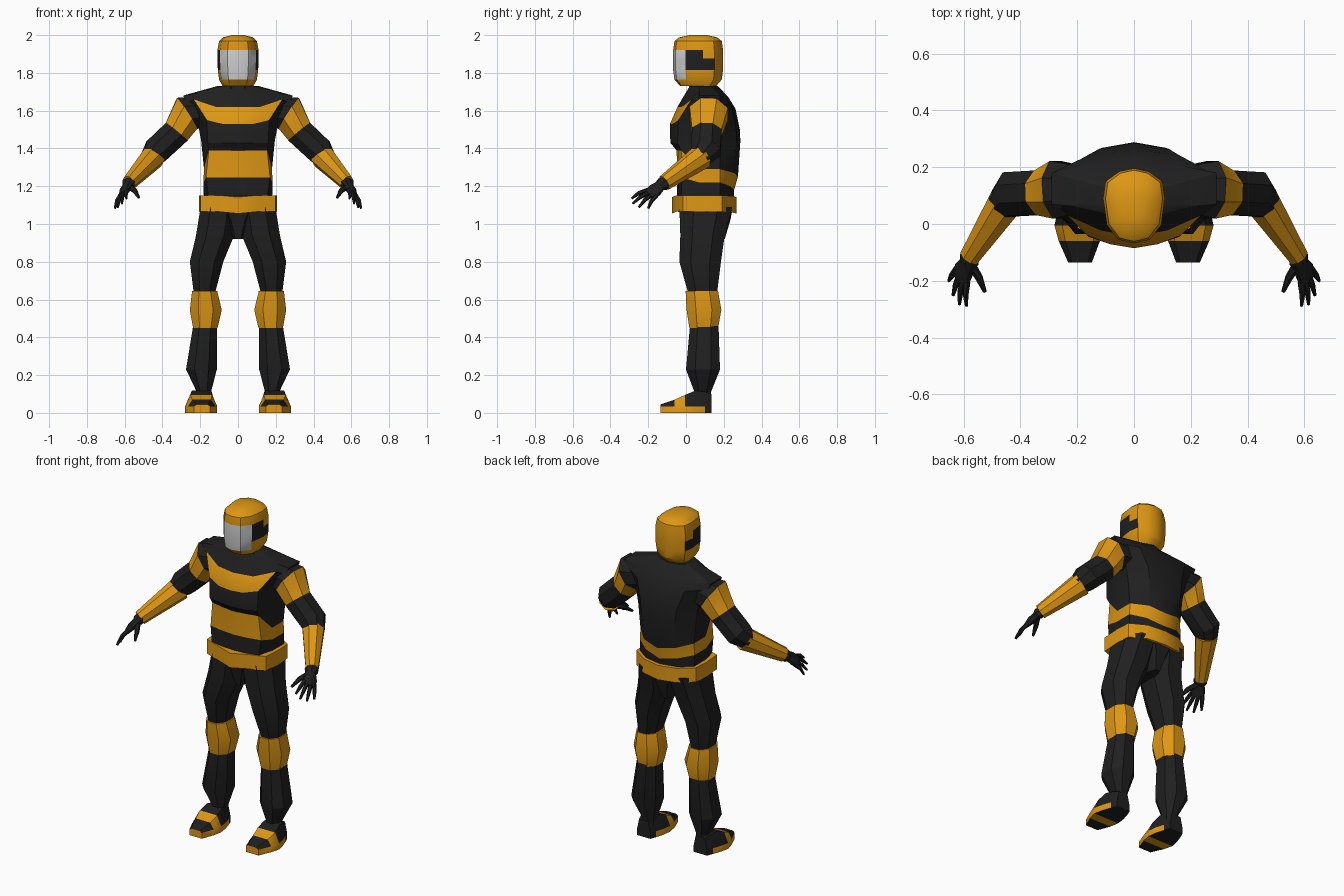
import bpy, bmesh, math
from mathutils import Vector

BLACK, YELLOW, GREY = 0, 1, 2
MATS = []
for name, col in (("suit black", (0.014, 0.014, 0.014)),
                  ("armour yellow", (0.73, 0.31, 0.007)),
                  ("visor grey", (0.62, 0.62, 0.62))):
    m = bpy.data.materials.new(name)
    m.diffuse_color = (*col, 1)
    MATS.append(m)


def loft(name, rings, colour, flip=False):
    """Skin closed rings; colour(i, j) gives the material of band i, segment j.
    Caps are asked for with j = -1."""
    bm = bmesh.new()
    vs = [[bm.verts.new((-p[0] if flip else p[0], p[1], p[2])) for p in r] for r in rings]
    n = len(rings[0])
    for i in range(len(rings) - 1):
        for j in range(n):
            k = (j + 1) % n
            f = bm.faces.new((vs[i][j], vs[i][k], vs[i + 1][k], vs[i + 1][j]))
            f.material_index = colour(i, j)
    bm.faces.new(vs[0]).material_index = colour(0, -1)
    bm.faces.new(vs[-1]).material_index = colour(len(rings) - 2, -1)
    bmesh.ops.recalc_face_normals(bm, faces=bm.faces)
    me = bpy.data.meshes.new(name)
    bm.to_mesh(me)
    bm.free()
    for m in MATS:
        me.materials.append(m)
    ob = bpy.data.objects.new(name, me)
    bpy.context.collection.objects.link(ob)
    return ob


def pair(name, rings, colour):
    loft(name + "_left", rings, colour)
    loft(name + "_right", rings, colour, True)


def sym(half):
    """Complete a half outline across x = 0."""
    return half + [(-x, y, z) for x, y, z in half[-2:0:-1]]


def octagon(x0, x1, y0, y1, z):
    """Box outline with cut corners."""
    cx, cy = (x1 - x0) * 0.27, (y1 - y0) * 0.27
    return [(x0 + cx, y0, z), (x1 - cx, y0, z), (x1, y0 + cy, z), (x1, y1 - cy, z),
            (x1 - cx, y1, z), (x0 + cx, y1, z), (x0, y1 - cy, z), (x0, y0 + cy, z)]


def tube(path, side, n=8):
    """Rings along a path of (x, y, z, half width along side, half thickness)."""
    pts = [Vector(p[:3]) for p in path]
    rings = []
    for i, p in enumerate(path):
        t = (pts[min(i + 1, len(pts) - 1)] - pts[max(i - 1, 0)]).normalized()
        s = Vector(side)
        s = (s - t * s.dot(t)).normalized()
        u = t.cross(s)
        ring = []
        for k in range(n):
            a = 2 * math.pi * (k + 0.5) / n
            ring.append(tuple(pts[i] + s * p[3] * math.cos(a) + u * p[4] * math.sin(a)))
        rings.append(ring)
    return rings


def plain(c):
    return lambda i, j: c


def mirrored(n, rule):
    """Colour rule on the half segment index."""
    return lambda i, j: rule(i, min(j, n - 1 - j) if j >= 0 else -1)


# Torso: front y, corner x, corner y, half width, back y, z front/corner/side/back
def torso_ring(yf, xc, yc, w, yb, zf, zc, zs, zb):
    return sym([(0, yf, zf), (xc * 0.5, yf + (yc - yf) * 0.3, zf), (xc, yc, zc),
                (w, 0.07, zs), (w, min(0.18, yb - 0.04), zs),
                (w * 0.58, yb - 0.02, (zs + zb) / 2), (0, yb, zb)])


torso = [torso_ring(*r) for r in (
    (-0.050, 0.150, -0.03, 0.180, 0.250, 1.10, 1.10, 1.10, 1.10),
    (-0.045, 0.170, -0.02, 0.183, 0.255, 1.245, 1.245, 1.22, 1.18),
    (-0.050, 0.155, -0.025, 0.180, 0.275, 1.39, 1.39, 1.29, 1.25),
    (-0.083, 0.160, -0.045, 0.195, 0.288, 1.43, 1.43, 1.44, 1.44),
    (-0.085, 0.165, -0.04, 0.210, 0.285, 1.53, 1.55, 1.52, 1.50),
    (-0.045, 0.235, 0.03, 0.275, 0.262, 1.62, 1.66, 1.64, 1.61),
    (-0.010, 0.200, 0.06, 0.290, 0.225, 1.68, 1.695, 1.68, 1.67),
    (0.020, 0.080, 0.03, 0.110, 0.170, 1.73, 1.73, 1.73, 1.73))]
loft("torso", torso, mirrored(12, lambda i, k: YELLOW if i == 1 and k >= 0 or i == 4 and 0 <= k < 2
                              else BLACK))
loft("neck", [octagon(-0.08, 0.08, 0.015, 0.16, 1.70), octagon(-0.07, 0.07, 0.02, 0.15, 1.78)],
     plain(BLACK))

# Belt, dipping at the centre front
belt = [(0, -0.075, -0.01), (0.1, -0.05, 0), (0.198, -0.015, 0), (0.206, 0.1, 0),
        (0.2, 0.19, 0), (0.11, 0.25, -0.005), (0, 0.268, -0.01)]
loft("belt", [sym([(x, y, z + h) for x, y, z in belt]) for h in (1.065, 1.152)], plain(YELLOW))

# Pelvis wedge between the legs
loft("pelvis", [octagon(-0.15, 0.15, -0.035, 0.25, 1.10), octagon(-0.08, 0.08, -0.02, 0.235, 1.02),
                octagon(-0.032, 0.032, 0.0, 0.205, 0.92)], plain(BLACK))

# Legs
pair("thigh", [octagon(*r) for r in (
    (0.0, 0.198, -0.035, 0.245, 1.09), (0.02, 0.222, -0.03, 0.205, 0.94),
    (0.078, 0.255, -0.035, 0.185, 0.80), (0.12, 0.235, 0.01, 0.165, 0.64))], plain(BLACK))
pair("knee_guard", [octagon(*r) for r in (
    (0.11, 0.243, -0.002, 0.17, 0.645), (0.086, 0.255, 0.003, 0.187, 0.545),
    (0.108, 0.238, 0.018, 0.17, 0.45))], plain(YELLOW))
pair("shin", [octagon(*r) for r in (
    (0.112, 0.236, 0.022, 0.172, 0.47), (0.112, 0.275, 0.0, 0.18, 0.23),
    (0.143, 0.218, 0.045, 0.132, 0.11), (0.143, 0.225, 0.04, 0.135, 0.07))], plain(BLACK))


# Feet: y station, inner x, outer x, top height
def foot_ring(y, x0, x1, zt):
    c, h = (x0 + x1) / 2, (x1 - x0) * 0.34
    return [(x0, y, 0), (x1, y, 0), (x1, y, 0.035), (c + h, y, zt), (c - h, y, zt), (x0, y, 0.035)]


def foot_colour(i, j):
    if j == -1:
        return YELLOW if i == 0 else BLACK
    if j in (1, 5):                      # sole edge
        return YELLOW if i < 4 else BLACK
    return YELLOW if i == 1 else BLACK   # instep stripe


pair("foot", [foot_ring(*r) for r in (
    (-0.135, 0.148, 0.232, 0.045), (-0.06, 0.12, 0.265, 0.07), (-0.005, 0.11, 0.28, 0.095),
    (0.05, 0.117, 0.268, 0.118), (0.1, 0.132, 0.25, 0.112), (0.135, 0.145, 0.235, 0.1))],
    foot_colour)

# Arms
pair("upper_arm", tube((
    (0.15, 0.125, 1.60, 0.08, 0.08), (0.27, 0.12, 1.585, 0.11, 0.105),
    (0.325, 0.11, 1.488, 0.085, 0.08), (0.43, 0.105, 1.39, 0.085, 0.078),
    (0.465, 0.07, 1.35, 0.06, 0.055)), (0, 1, 0)),
    lambda i, j: YELLOW if i == 1 and j >= 0 else BLACK)
pair("forearm_guard", tube((
    (0.447, 0.085, 1.358, 0.068, 0.066), (0.578, -0.115, 1.217, 0.042, 0.038)), (0, 0, 1), 8),
    plain(YELLOW))

# Gloves
across = Vector((0.52, 0.74, -0.43))
pair("palm", tube((
    (0.572, -0.10, 1.225, 0.034, 0.032), (0.58, -0.125, 1.21, 0.04, 0.034),
    (0.586, -0.14, 1.20, 0.032, 0.024), (0.6, -0.165, 1.178, 0.043, 0.024),
    (0.61, -0.195, 1.155, 0.04, 0.015)), across), plain(BLACK))
knuckle = Vector((0.605, -0.18, 1.165))
tips = ((0.59, -0.288, 1.135), (0.615, -0.283, 1.108), (0.637, -0.25, 1.088), (0.652, -0.20, 1.083))
for f, (label, tip) in enumerate(zip(("index", "middle", "ring", "little"), tips)):
    base = knuckle + across * (-0.033 + 0.022 * f)
    mid = base.lerp(Vector(tip), 0.5) + Vector((0.004, -0.004, 0.006))
    pair(label + "_finger", tube(((*base, 0.012, 0.013), (*mid, 0.011, 0.011),
                                  (*tip, 0.006, 0.006)), across, 6), plain(BLACK))
pair("thumb", tube(((0.575, -0.14, 1.197, 0.016, 0.016), (0.545, -0.19, 1.175, 0.014, 0.014),
                    (0.525, -0.238, 1.14, 0.007, 0.007)), across, 6), plain(BLACK))

# Helmet with visor and side panels: height, width scale, depth scale
outline = [(0, -0.068), (0.055, -0.055), (0.096, -0.003), (0.109, 0.09),
           (0.1, 0.15), (0.052, 0.185), (0, 0.196)]
levels = ((1.73, 0.75, 0.72), (1.765, 0.92, 0.95), (1.815, 0.98, 1.0), (1.875, 1.0, 1.0),
          (1.92, 1.0, 1.0), (1.968, 0.92, 0.95), (1.988, 0.72, 0.76), (2.0, 0.3, 0.35))


def helmet_colour(i, k):
    if k in (0, 1) and 1 <= i <= 3:
        return GREY
    if k == 2 and 2 <= i <= 3 or k == 3 and i == 2:
        return BLACK
    return YELLOW


loft("helmet", [sym([(x * sx, 0.065 + (y - 0.065) * sy, z) for x, y in outline])
                for z, sx, sy in levels], mirrored(12, helmet_colour))

# Smooth shading with crisp edges
for ob in bpy.context.collection.objects:
    ob.select_set(True)
    bpy.context.view_layer.objects.active = ob
bpy.ops.object.shade_smooth_by_angle(angle=math.radians(30))
